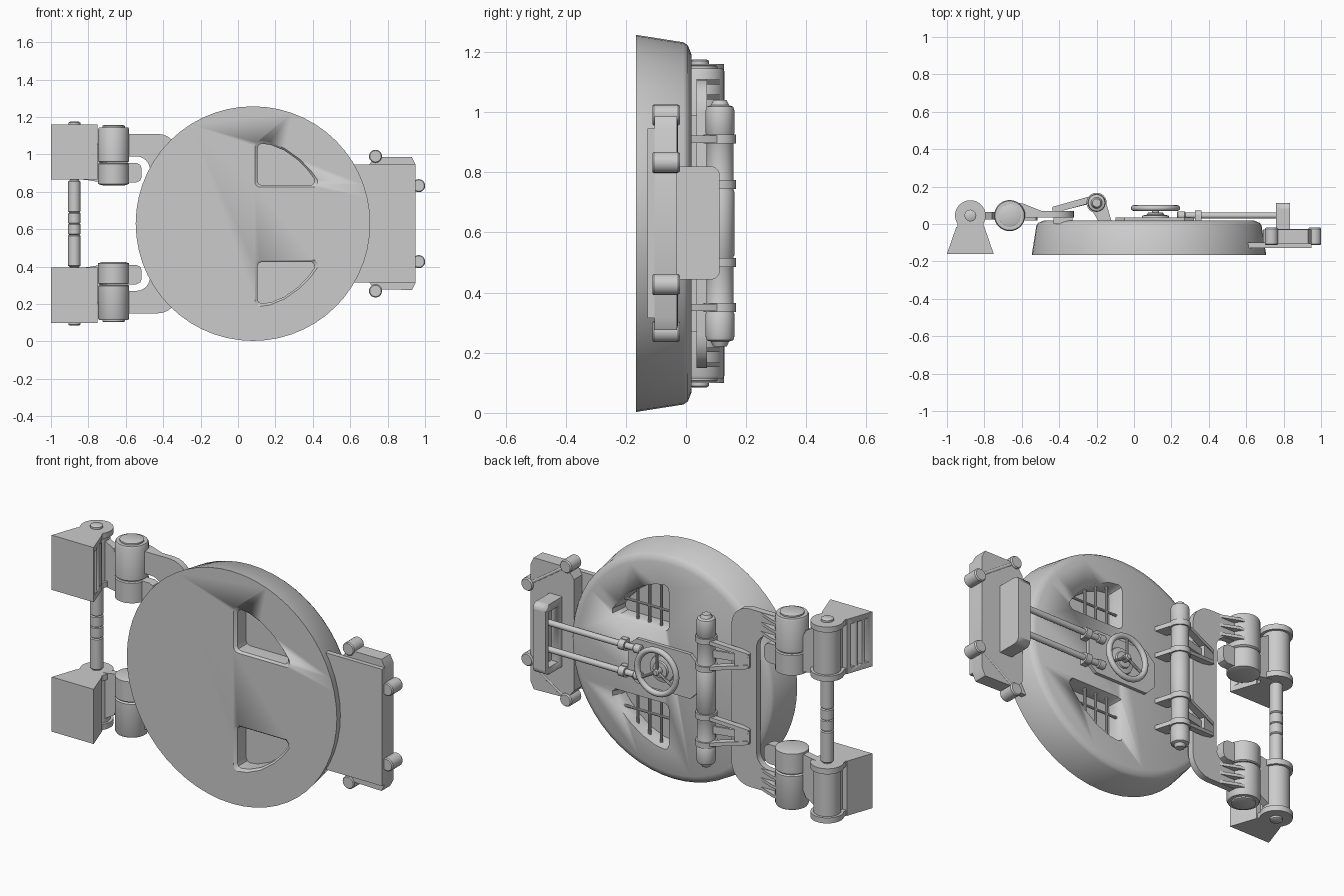
import bpy, bmesh, math
from mathutils import Vector, Matrix

if "Cube" in bpy.data.objects:
    bpy.data.objects.remove(bpy.data.objects["Cube"])

ZC = 0.63                      # mirror height: "d" values are offsets from it


def finish(name, bm, mirror=False, bevel=0):
    if mirror:
        geo = bmesh.ops.duplicate(bm, geom=bm.verts[:] + bm.edges[:] + bm.faces[:])["geom"]
        for v in geo:
            if isinstance(v, bmesh.types.BMVert):
                v.co.z = 2 * ZC - v.co.z
    bmesh.ops.recalc_face_normals(bm, faces=bm.faces[:])
    me = bpy.data.meshes.new(name)
    bm.to_mesh(me)
    bm.free()
    ob = bpy.data.objects.new(name, me)
    bpy.context.collection.objects.link(ob)
    bpy.ops.object.select_all(action='DESELECT')
    bpy.context.view_layer.objects.active = ob
    ob.select_set(True)
    if bevel:
        m = ob.modifiers.new("bevel", 'BEVEL')
        m.width, m.segments, m.limit_method = bevel, 3, 'ANGLE'
        m.angle_limit = math.radians(40)
    bpy.ops.object.shade_smooth_by_angle(angle=math.radians(35))
    return ob


def loft(name, sections, mirror=False, bevel=0):
    """Closed rings of equal point count, joined and capped."""
    bm = bmesh.new()
    rings = [[bm.verts.new(p) for p in s] for s in sections]
    n = len(rings[0])
    for a, b in zip(rings, rings[1:]):
        for i in range(n):
            bm.faces.new((a[i], a[(i + 1) % n], b[(i + 1) % n], b[i]))
    bm.faces.new(rings[0])
    bm.faces.new(rings[-1])
    return finish(name, bm, mirror, bevel)


def prism(name, pts, axis, lo, hi, mirror=False, bevel=0):
    def place(u, v, h):
        return {'x': (h, u, v), 'y': (u, h, v), 'z': (u, v, h)}[axis]
    return loft(name, [[place(u, v, h) for u, v in pts] for h in (lo, hi)], mirror, bevel)


def box(name, x, y, z, mirror=False, bevel=0):
    return prism(name, [(x[0], y[0]), (x[1], y[0]), (x[1], y[1]), (x[0], y[1])],
                 'z', z[0], z[1], mirror, bevel)


def turned(name, origin, axis, prof, mirror=False, n=32):
    """Solid of revolution from (radius, distance along axis) pairs."""
    q = Vector(axis).to_track_quat('Z', 'Y')
    o = Vector(origin)
    return loft(name, [[o + q @ Vector((r * math.cos(math.tau * i / n), r * math.sin(math.tau * i / n), t))
                        for i in range(n)] for r, t in prof], mirror)


def rod(name, p, q, r, mirror=False, n=24):
    d = Vector(q) - Vector(p)
    return turned(name, p, d, [(r, 0), (r, d.length)], mirror, n)


def strut(name, p, q, w, h, mirror=False):
    d = Vector(q) - Vector(p)
    m = d.to_track_quat('Z', 'Y')
    sec = [(-w / 2, -h / 2), (w / 2, -h / 2), (w / 2, h / 2), (-w / 2, h / 2)]
    return loft(name, [[Vector(p) + m @ Vector((a, b, t)) for a, b in sec] for t in (0, d.length)], mirror)


def cut(ob, cutter):
    m = ob.modifiers.new("cut", 'BOOLEAN')
    m.operation, m.solver, m.object = 'DIFFERENCE', 'EXACT', cutter
    bpy.context.view_layer.objects.active = ob
    bpy.ops.object.modifier_apply(modifier=m.name)
    bpy.data.objects.remove(cutter)


# Round door with two stepped windows
door = turned("door_disc", (0.08, 0, ZC), (0, 1, 0),
              [(0.627, -0.167), (0.602, -0.008), (0.592, 0.006), (0.562, 0.018)], n=56)
win = [(.09, .22), (.09, .415), (.097, .435), (.115, .443), (.17, .435), (.25, .402), (.33, .345),
       (.39, .283), (.425, .235), (.425, .21), (.41, .195), (.115, .195), (.097, .203)]


def window(scale, y):
    return [(.235 + (x - .235) * scale, y, ZC + .29 + (d - .29) * scale) for x, d in win]


cut(door, loft("window_cutter", [window(1, -.25), window(1, -.167), window(.9, -.155), window(.9, -.045),
                                 window(.92, -.03), window(1, .018), window(1, .1)], True))
loft("window_pane", [window(.95, -.08), window(.95, -.065)], True)
for x, top in ((.16, .435), (.23, .41), (.30, .365)):
    rod("window_bar", (x, -.02, ZC + .19), (x, -.02, ZC + top), .008, True, 10)
rod("window_crossbar", (.09, -.02, ZC + .29), (.385, -.02, ZC + .29), .007, True, 10)

# Wall blocks with slotted sloping sides
block = prism("wall_block", [(-1, -.16), (-.75, -.16), (-.80, -.015), (-.95, -.015)], 'z',
              ZC + .235, ZC + .53, True)
for y in (-.13, -.09, -.05):
    for x in ((-1.1, -.935), (-.815, -.65)):
        cut(block, box("slot_cutter", x, (y - .011, y + .011), (ZC + .265, ZC + .50), True))

# Outer hinge: lugs, barrel and long pin
H1, H2, HY = -.875, -.665, .045
for a, b in ((.235, .265), (.50, .53)):
    turned("block_lug", (H1, HY, ZC), (0, 0, 1), [(.082, a), (.082, b)], True)
    box("block_lug_web", (-.945, -.805), (-.02, HY), (ZC + a, ZC + b), True)
turned("outer_barrel", (H1, HY, ZC), (0, 0, 1), [(.068, .265), (.068, .50)], True)
box("barrel_saddle", (-.925, -.825), (-.02, .03), (ZC + .265, ZC + .50), True)
turned("pin_head", (H1, HY, ZC), (0, 0, 1), [(.032, .52), (.032, .54), (.024, .545)], True, 12)
turned("long_pin", (H1, HY, ZC), (0, 0, 1),
       [(.024, -.26), (.024, -.232), (.033, -.225), (.033, -.065), (.028, -.06), (.033, -.055),
        (.033, -.004), (.028, 0), (.033, .004), (.033, .055), (.028, .06), (.033, .065),
        (.033, .225), (.024, .232), (.024, .26)], n=20)

# Inner hinge: two stacked barrels, link to the outer barrel
turned("inner_barrel", (H2, HY, ZC), (0, 0, 1),
       [(.075, .327), (.083, .333), (.083, .505), (.078, .515)], True)
turned("inner_barrel_cap", (H2, HY, ZC), (0, 0, 1), [(.06, .51), (.06, .523), (.054, .526)], True)
turned("link_barrel", (H2, HY, ZC), (0, 0, 1), [(.06, .205), (.083, .212), (.083, .32), (.078, .325)], True)
prism("hinge_link", [(-.83, ZC + .235), (-.80, ZC + .232), (-.70, ZC + .215), (-.70, ZC + .32),
                     (-.76, ZC + .45), (-.83, ZC + .49)], 'y', .025, .065, True)
lobe = [(-.66, .22), (-.545, .22), (-.523, .23), (-.515, .25), (-.515, .295), (-.523, .315),
        (-.545, .325), (-.66, .325)]
prism("hinge_lobe", [(x, ZC + d) for x, d in lobe], 'y', .02, .07, True)


# C-shaped hinge strap
def arc(cx, cz, r, a0, a1, n=6):
    return [(cx + r * math.cos(math.radians(a0 + (a1 - a0) * i / n)),
             cz + r * math.sin(math.radians(a0 + (a1 - a0) * i / n))) for i in range(n + 1)]


half = ([(-.62, .36)] + arc(-.545, .285, .075, 90, 0))[::-1] + [(-.62, .48)] + arc(-.43, .37, .11, 90, 0)
outline = half + [(x, -d) for x, d in reversed(half)]
prism("hinge_strap", [(x, ZC + d) for x, d in outline], 'y', .035, .07)
box("strap_pad", (-.43, -.33), (0, .04), (ZC - .36, ZC + .36))
for d in (.37, .42, .47):
    prism("strap_fin", [(-.63, .06), (-.47, .06), (-.59, .108), (-.63, .115)], 'z',
          ZC + d - .008, ZC + d + .008, True)

# Upright cylinder with rings, legs and tapering brackets
CX, CY = -.2, .113
turned("upright_cylinder", (CX, CY, ZC), (0, 0, 1),
       [(.022, -.41), (.027, -.40), (.03, -.393), (.044, -.388), (.048, -.375), (.048, -.30),
        (.045, -.295), (.045, -.11), (.048, -.105), (.048, .105), (.045, .11), (.045, .295), (.048, .30),
        (.048, .375), (.044, .388), (.03, .393), (.027, .40), (.022, .41)])
for d, e in ((.28, .235), (.13, .175)):
    turned("cylinder_ring", (CX, CY, ZC + d), (0, 0, 1), [(.054, -.015), (.054, .015)], True)
    prism("ring_leg", [(-.235, .09), (-.17, .135), (-.145, .10), (-.12, .015), (-.19, .015)], 'z',
          ZC + d - .012, ZC + d + .012, True)
    strut("bracket_arm", (-.43, .075, ZC + e), (-.21, .137, ZC + d), .035, .02, True)
strut("bracket_web", (-.435, .072, ZC + .205), (-.36, .093, ZC + .205), .03, .075, True)
strut("bracket_rib", (-.43, .066, ZC + .205), (-.22, .118, ZC + .205), .012, .04, True)

# Lock base plate and handwheel
base = [(-.10, -.07), (-.05, -.12), (.27, -.12), (.32, -.08), (.32, .08), (.27, .12), (-.05, .12), (-.10, .07)]
prism("lock_plate", [(x, ZC + d) for x, d in base], 'y', .01, .036)
WX = .115
turned("wheel_hub", (WX, 0, ZC), (0, 1, 0),
       [(.075, .03), (.07, .045), (.045, .05), (.042, .06), (.018, .062), (.018, .095), (.012, .10)], n=24)
bpy.ops.mesh.primitive_torus_add(location=(WX, .085, ZC), rotation=(math.pi / 2, 0, 0), major_radius=.116,
                                 minor_radius=.0155, major_segments=40, minor_segments=12)
wheel = bpy.context.object
wheel.name = "handwheel_rim"
bpy.ops.object.shade_smooth()
for k in range(3):
    a = math.tau * k / 3 + math.pi / 2
    rod("wheel_spoke", (WX, .083, ZC), (WX + .116 * math.cos(a), .083, ZC + .116 * math.sin(a)), .008, n=10)

# Sliding bolts with guides
BZ = ZC + .072
rod("lock_bolt", (.24, .045, BZ), (.80, .045, BZ), .016, True)
turned("bolt_guide", (.325, .045, BZ), (1, 0, 0), [(.027, 0), (.027, .035)], True)
box("guide_foot", (.325, .36), (.01, .045), (BZ - .03, BZ + .03), True)
turned("bolt_end", (.235, .045, BZ), (1, 0, 0), [(.018, -.005), (.023, 0), (.023, .035), (.018, .04)], True)

# Keeper plate on the wall side
keep = [(.73, -.35), (.93, -.355), (.95, -.315), (.95, .315), (.93, .355), (.73, .355), (.69, .30), (.69, -.30)]
prism("keeper_block", [(x, ZC + d) for x, d in keep], 'y', -.105, -.03)
box("keeper_plate", (.61, .95), (-.128, -.10), (ZC - .315, ZC + .315))
for x, d in ((.735, .36), (.966, .203)):
    turned("keeper_post", (x, 0, ZC + d), (0, 1, 0),
           [(.03, -.112), (.035, -.107), (.035, -.027), (.03, -.02)], True, 20)
rod("keeper_brace", (.735, -.038, ZC + .36), (.966, -.038, ZC + .203), .011, True, 12)

# Striker box with pocket for the bolts
sb = box("striker_box", (.76, .835), (-.03, .112), (ZC - .187, ZC + .19))
cut(sb, box("pocket_cutter", (.70, .80), (.005, .085), (ZC - .15, ZC + .15)))
side = [(-.032, -.2), (.09, -.2), (.2, -.09), (.2, .09), (.09, .2), (-.032, .2)]
bm = bmesh.new()
bm.from_mesh(sb.data)
edges = [e for e in bm.edges if all(v.co.y > .11 for v in e.verts) and
         abs(e.verts[0].co.z - e.verts[1].co.z) < .001 and abs(e.verts[0].co.x - e.verts[1].co.x) > .05]
bmesh.ops.bevel(bm, geom=edges, offset=.03, segments=5, profile=.5, affect='EDGES')
bm.to_mesh(sb.data)
bm.free()
